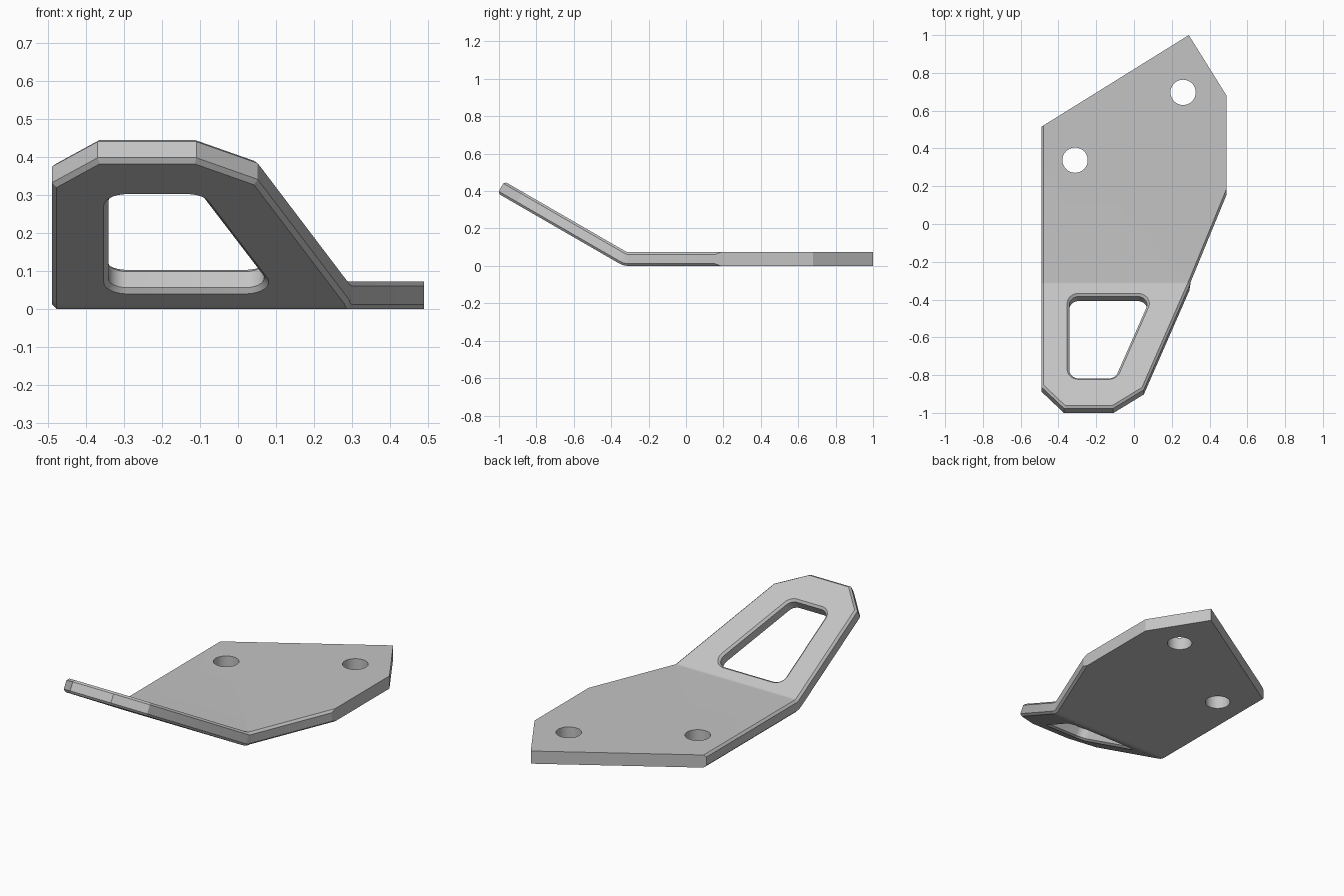
import bpy
import bmesh
import math
from mathutils import Vector

cube = bpy.data.objects.get("Cube")
if cube:
    bpy.data.objects.remove(cube, do_unlink=True)

THICK = 0.073        # sheet thickness
CHAMFER = 0.012      # edge chamfer
BEND_Y = -0.307      # where the bend begins
BEND_R = 0.03        # inside radius of the bend
BEND_LEN = 0.03      # flat length used up by the bend
BEND_ANGLE = math.radians(30)
TAB_Y = BEND_Y - BEND_LEN   # flat position where the raised tab begins


def tab(x, distance):
    """Point on the raised tab, in the flat layout."""
    return Vector((x, TAB_Y - distance))


def fillet(points, radius, steps=8):
    """Round every corner of a convex counter-clockwise loop."""
    out = []
    for i, p in enumerate(points):
        a = (points[i - 1] - p).normalized()
        b = (points[(i + 1) % len(points)] - p).normalized()
        half = a.angle(b) / 2
        centre = p + (a + b).normalized() * radius / math.sin(half)
        start = p + a * radius / math.tan(half) - centre
        turn = math.pi - 2 * half
        for k in range(steps + 1):
            t = turn * k / steps
            c, s = math.cos(t), math.sin(t)
            out.append(centre + Vector((c * start.x - s * start.y,
                                        s * start.x + c * start.y)))
    return out


def circle(x, y, radius, count=32):
    return [Vector((x + radius * math.cos(2 * math.pi * i / count),
                    y + radius * math.sin(2 * math.pi * i / count)))
            for i in range(count)]


def inset(points, widths):
    """Move each edge of a counter-clockwise loop inward by its own width."""
    out = []
    for i, p in enumerate(points):
        d0 = (p - points[i - 1]).normalized()
        d1 = (points[(i + 1) % len(points)] - p).normalized()
        n0, n1 = Vector((-d0.y, d0.x)), Vector((-d1.y, d1.x))
        w0, w1 = widths[i - 1], widths[i]
        det = n0.x * n1.y - n0.y * n1.x
        if abs(det) < 1e-4:
            out.append(p + n0 * w0)
        else:
            out.append(p + Vector((w0 * n1.y - w1 * n0.y,
                                   w1 * n0.x - w0 * n1.x)) / det)
    return out


def add_wall(bm, points, widths):
    """Chamfered wall around a loop; returns its bottom and top edges."""
    small = inset(points, widths)
    levels = [(small, 0), (points, CHAMFER),
              (points, THICK - CHAMFER), (small, THICK)]
    rings = [[bm.verts.new((p.x, p.y, z)) for p in loop] for loop, z in levels]
    n = len(points)
    for low, high in zip(rings, rings[1:]):
        for i in range(n):
            j = (i + 1) % n
            bm.faces.new((low[i], low[j], high[j], high[i]))
    return [[bm.edges.get((r[i], r[(i + 1) % n])) for i in range(n)]
            for r in (rings[0], rings[-1])]


# Flat outline, counter-clockwise; the three back edges stay square
outline = [Vector((-0.49, 0.515)), tab(-0.49, 0.618), tab(-0.37, 0.749),
           tab(-0.11, 0.749), tab(0.052, 0.635), Vector((0.293, TAB_Y)),
           Vector((0.30, BEND_Y)), Vector((0.49, 0.155)),
           Vector((0.49, 0.68)), Vector((0.29, 1.0))]
outline_widths = [CHAMFER] * 7 + [0] * 3

# Rounded grip opening and two bolt holes
opening = fillet([tab(-0.342, 0.064), tab(-0.342, 0.566),
                  tab(-0.10, 0.566), tab(0.092, 0.064)], 0.05)
bolt_holes = [circle(0.26, 0.697, 0.067), circle(-0.312, 0.338, 0.067)]

bm = bmesh.new()
bottom, top = [], []
loops = [(outline, outline_widths), (opening, [-CHAMFER] * len(opening))]
loops += [(hole, [0] * len(hole)) for hole in bolt_holes]
for points, widths in loops:
    low, high = add_wall(bm, points, widths)
    bottom += low
    top += high
for edges in (bottom, top):
    bmesh.ops.triangle_fill(bm, edges=edges, use_beauty=True, normal=(0, 0, 1))

# Cut lines across the bend, then fold the tab upward
CUTS = 6
for k in range(CUTS + 1):
    bmesh.ops.bisect_plane(bm, geom=bm.verts[:] + bm.edges[:] + bm.faces[:],
                           dist=1e-5, plane_no=(0, 1, 0),
                           plane_co=(0, BEND_Y - BEND_LEN * k / CUTS, 0))
for v in bm.verts:
    d = BEND_Y - v.co.y
    if d > 0:
        angle = BEND_ANGLE * min(d / BEND_LEN, 1)
        extra = max(d - BEND_LEN, 0)
        radius = THICK + BEND_R - v.co.z
        v.co.y = BEND_Y - radius * math.sin(angle) - extra * math.cos(angle)
        v.co.z = (THICK + BEND_R - radius * math.cos(angle)
                  + extra * math.sin(angle))
bmesh.ops.recalc_face_normals(bm, faces=bm.faces[:])

mesh = bpy.data.meshes.new("bent_plate")
bm.to_mesh(mesh)
bm.free()
plate = bpy.data.objects.new("bent_plate", mesh)
bpy.context.collection.objects.link(plate)

# Plain grey metal
grey = bpy.data.materials.new("grey_metal")
grey.use_nodes = True
colour = (0.55, 0.55, 0.55, 1)
grey.diffuse_color = colour
grey.node_tree.nodes["Principled BSDF"].inputs["Base Color"].default_value = colour
mesh.materials.append(grey)

bpy.ops.object.select_all(action='DESELECT')
plate.select_set(True)
bpy.context.view_layer.objects.active = plate
bpy.ops.object.shade_smooth_by_angle(angle=math.radians(20))
